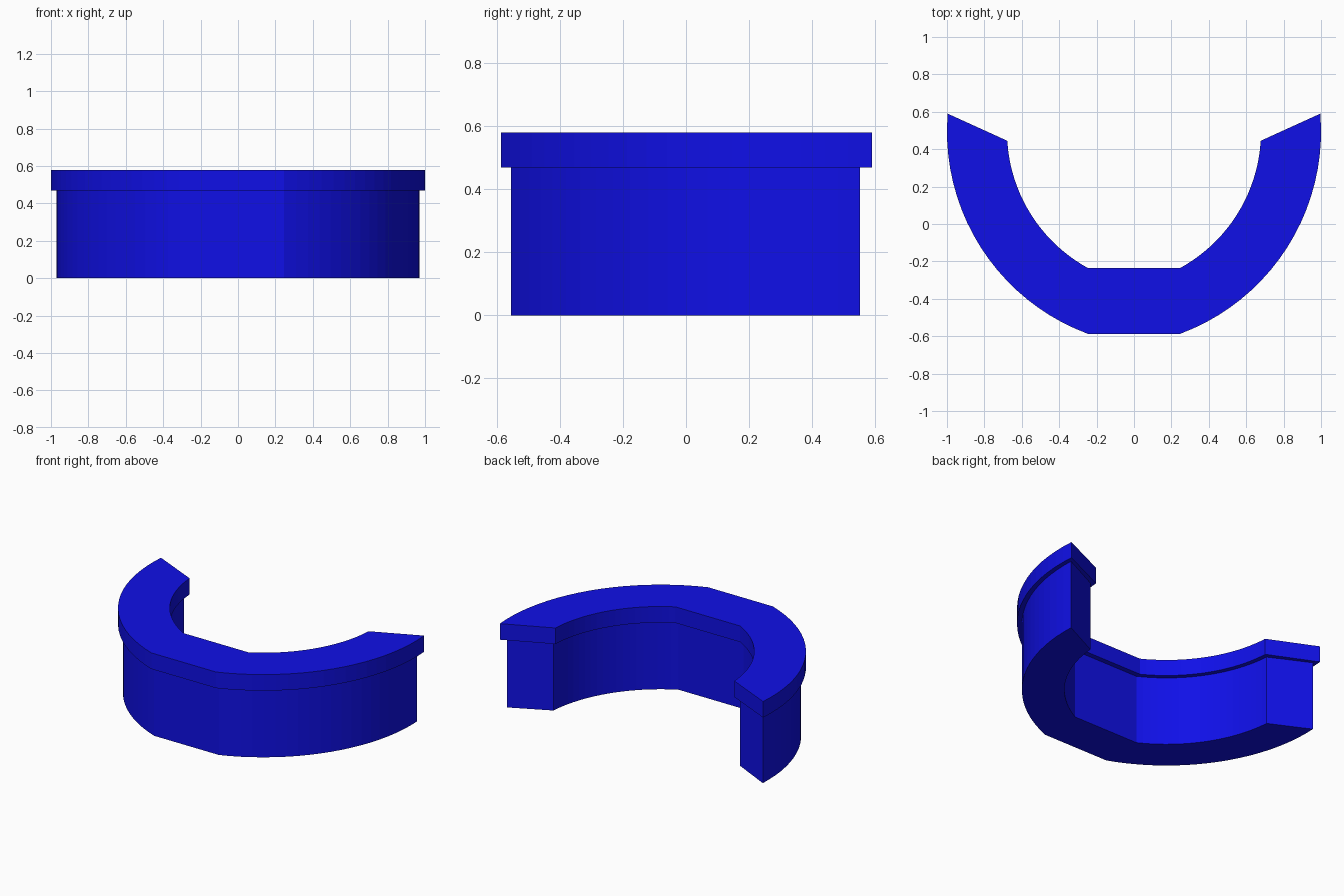
import bpy, bmesh
from math import sqrt, atan2, sin, cos, pi

if "Cube" in bpy.data.objects:
    bpy.data.objects.remove(bpy.data.objects["Cube"])

SEGS = 20
CX, CY = 0.154, 0.495     # centre of the left-hand arc
FLAT = 0.245              # half width of the straight front section

blue = bpy.data.materials.new("blue")
blue.diffuse_color = (0.005, 0.005, 0.8, 1)
blue.use_nodes = True
blue.node_tree.nodes["Principled BSDF"].inputs["Base Color"].default_value = blue.diffuse_color


def arc(r, y_end):
    """Left arc of radius r, from the open end to the straight front."""
    a0 = pi - atan2(y_end - CY, sqrt(r * r - (y_end - CY) ** 2))
    dx = FLAT + CX
    a1 = pi + atan2(sqrt(r * r - dx * dx), dx)
    return [(CX + r * cos(a0 + (a1 - a0) * i / SEGS),
             CY + r * sin(a0 + (a1 - a0) * i / SEGS)) for i in range(SEGS + 1)]


def curved_block(name, r_out, r_in, y_out, y_in, z0, z1):
    """Solid horseshoe: two mirrored arcs joined by a straight front."""
    def mirrored(pts):
        return pts + [(-x, y) for x, y in reversed(pts)]
    outer, inner = mirrored(arc(r_out, y_out)), mirrored(arc(r_in, y_in))
    bm = bmesh.new()
    rings = [[bm.verts.new((*p, z)) for p, z in
              ((o, z0), (o, z1), (i, z1), (i, z0))]
             for o, i in zip(outer, inner)]
    for a, b in zip(rings, rings[1:]):
        for k in range(4):
            n = (k + 1) % 4
            bm.faces.new((a[k], a[n], b[n], b[k]))
    bm.faces.new(rings[0])
    bm.faces.new(rings[-1])
    bmesh.ops.recalc_face_normals(bm, faces=bm.faces)
    mesh = bpy.data.meshes.new(name)
    bm.to_mesh(mesh)
    bm.free()
    mesh.materials.append(blue)
    ob = bpy.data.objects.new(name, mesh)
    bpy.context.collection.objects.link(ob)
    return ob


# Counter body, and the overhanging top slab
curved_block("counter_body", 1.124, 0.863, 0.553, 0.425, 0.0, 0.47)
curved_block("counter_top", 1.154, 0.833, 0.59, 0.445, 0.47, 0.58)
